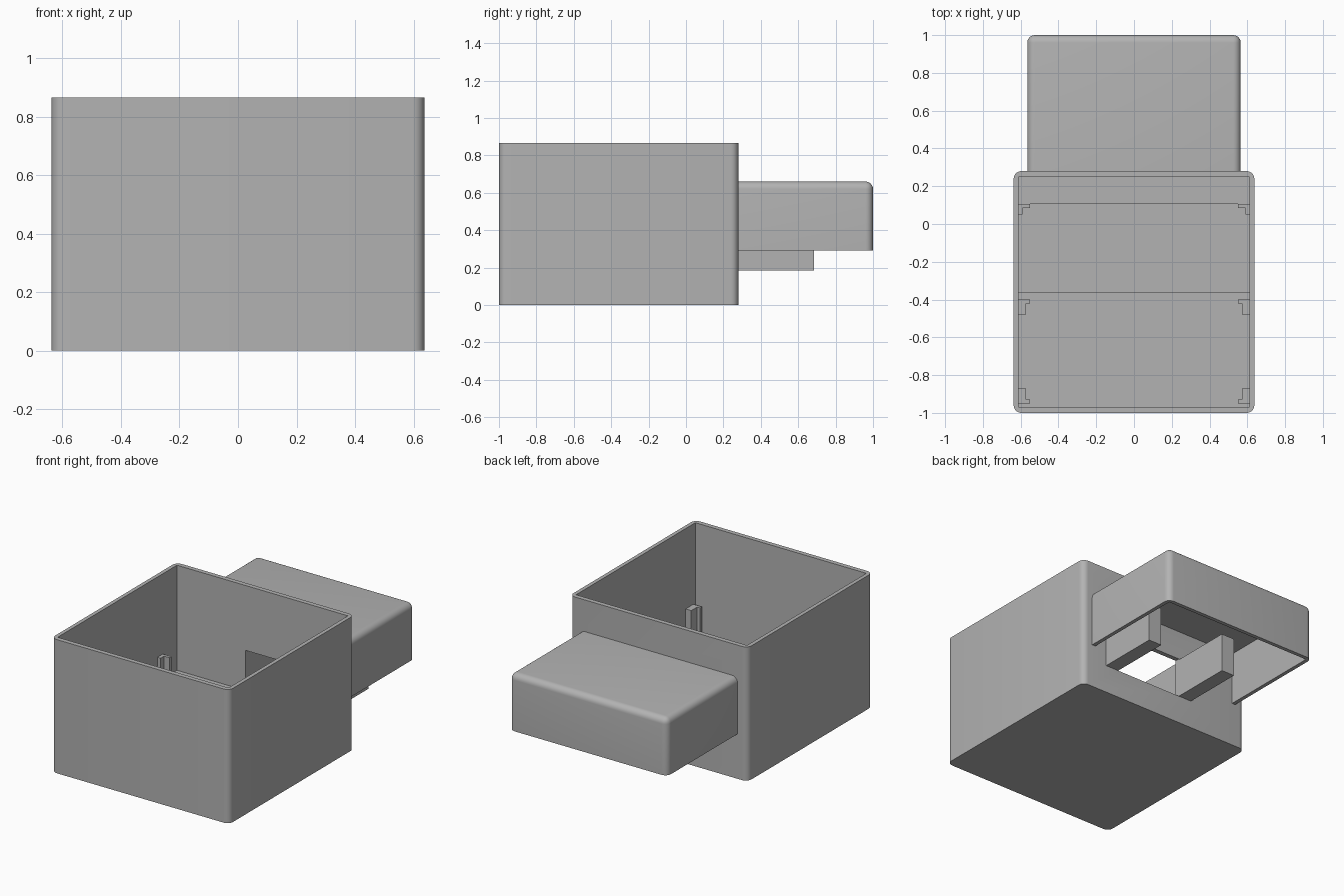
import bpy, bmesh, math

cube = bpy.data.objects.get("Cube")
if cube:
    bpy.data.objects.remove(cube, do_unlink=True)

grey = bpy.data.materials.new("plain grey")
grey.use_nodes = True
colour = (0.45, 0.45, 0.45, 1)
grey.diffuse_color = colour
grey.node_tree.nodes["Principled BSDF"].inputs["Base Color"].default_value = colour


def add_object(name, bm):
    bmesh.ops.recalc_face_normals(bm, faces=bm.faces)
    mesh = bpy.data.meshes.new(name)
    bm.to_mesh(mesh)
    bm.free()
    mesh.materials.append(grey)
    obj = bpy.data.objects.new(name, mesh)
    bpy.context.collection.objects.link(obj)
    return obj


def block(name, x, y, z, rounded=None, radius=0.04):
    """Box from (min, max) pairs; rounded picks the edges to bevel by midpoint and direction."""
    bm = bmesh.new()
    bmesh.ops.create_cube(bm, size=1)
    for v in bm.verts:
        v.co = [r[0] if c < 0 else r[1] for c, r in zip(v.co, (x, y, z))]
    if rounded:
        edges = [e for e in bm.edges
                 if rounded((e.verts[0].co + e.verts[1].co) / 2, e.verts[0].co - e.verts[1].co)]
        bmesh.ops.bevel(bm, geom=edges, offset=radius, segments=6, profile=0.5, affect='EDGES')
    return add_object(name, bm)


def prism(name, points, vector):
    """Flat outline pushed along a vector."""
    bm = bmesh.new()
    face = bm.faces.new([bm.verts.new(p) for p in points])
    top = bmesh.ops.extrude_face_region(bm, geom=[face])["geom"]
    bmesh.ops.translate(bm, vec=vector, verts=[v for v in top if isinstance(v, bmesh.types.BMVert)])
    return add_object(name, bm)


def select_only(obj):
    bpy.ops.object.select_all(action='DESELECT')
    obj.select_set(True)
    bpy.context.view_layer.objects.active = obj


def cut(obj, cutter):
    mod = obj.modifiers.new("cut", 'BOOLEAN')
    mod.operation = 'DIFFERENCE'
    mod.solver = 'EXACT'
    mod.object = cutter
    select_only(obj)
    bpy.ops.object.modifier_apply(modifier=mod.name)
    bpy.data.objects.remove(cutter, do_unlink=True)


def smooth(obj):
    select_only(obj)
    bpy.ops.object.shade_smooth_by_angle(angle=math.radians(30))


# Open bin with rounded upright corners
bin_body = block("bin", (-0.637, 0.637), (-1, 0.28), (0, 0.865),
                 rounded=lambda mid, d: abs(d.z) > 0.1)

# Cavity with a stepped floor
front_floor, middle_floor, back_floor = 0.03, 0.1, 0.185
outline = [(-0.97, 1), (-0.97, front_floor), (-0.365, front_floor), (-0.365, middle_floor),
           (0.105, middle_floor), (0.105, back_floor), (0.25, back_floor), (0.25, 1)]
cut(bin_body, prism("cavity", [(-0.612, y, z) for y, z in outline], (1.224, 0, 0)))

# Opening through the back wall
cut(bin_body, block("opening", (-0.12, 0.36), (0.2, 0.4), (back_floor, 0.445)))
smooth(bin_body)

# Hood on the back, open below and towards the wall
hood = block("hood", (-0.565, 0.565), (0.265, 1), (0.29, 0.66),
             rounded=lambda mid, d: mid.y > 0.3 and mid.z > 0.3)
cut(hood, block("hood_hollow", (-0.54, 0.54), (0.2, 0.975), (0.2, 0.635)))
smooth(hood)

# Rails on each side of the opening
for name, x in (("left_rail", 0.36), ("right_rail", -0.215)):
    block(name, (x, x + 0.095), (0.27, 0.685), (back_floor, 0.44))


def corner_post(name, side, y, direction, arm, foot, floor):
    """L-shaped post: long arm along the side wall, short foot across."""
    outline = [(0.615, 0), (0.55, 0), (0.55, 0.02), (foot, 0.02), (foot, arm), (0.615, arm)]
    points = [(side * x, y + direction * t, floor - 0.01) for x, t in outline]
    prism(name, points, (0, 0, 0.355 - floor))


# Corner posts that hold the inserts
for side, label in ((1, "left"), (-1, "right")):
    corner_post(label + "_front_post", side, -0.95, 1, 0.08, 0.572, front_floor)
    corner_post(label + "_middle_post", side, -0.40, -1, 0.08, 0.572, front_floor)
    corner_post(label + "_back_post", side, 0.106, -1, 0.055, 0.59, middle_floor)
